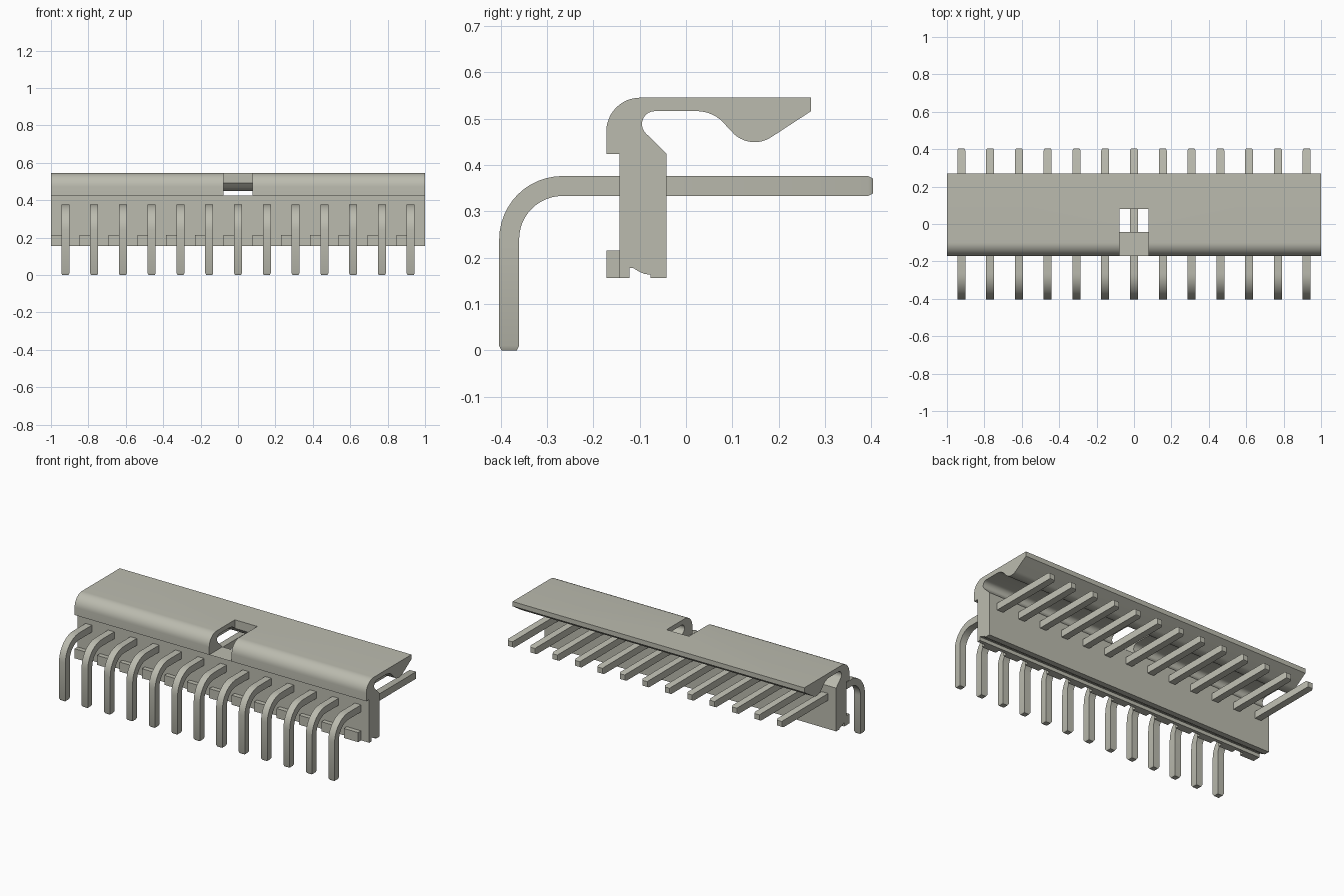
import bpy, bmesh, math
from mathutils import Vector

cube = bpy.data.objects.get("Cube")
if cube:
    bpy.data.objects.remove(cube, do_unlink=True)

COUNT = 13
PITCH = 2 / COUNT

# One warm grey for the whole connector
grey = bpy.data.materials.new("warm grey")
grey.use_nodes = True
colour = (0.50, 0.50, 0.43, 1)
grey.diffuse_color = colour
grey.node_tree.nodes["Principled BSDF"].inputs["Base Color"].default_value = colour


def finish(bm, name):
    bmesh.ops.recalc_face_normals(bm, faces=bm.faces)
    mesh = bpy.data.meshes.new(name)
    bm.to_mesh(mesh)
    bm.free()
    mesh.materials.append(grey)
    ob = bpy.data.objects.new(name, mesh)
    bpy.context.collection.objects.link(ob)
    return ob


def smooth(ob):
    bpy.ops.object.select_all(action='DESELECT')
    ob.select_set(True)
    bpy.context.view_layer.objects.active = ob
    bpy.ops.object.shade_smooth_by_angle(angle=math.radians(30))


def arc(cy, cz, r, start, end, n):
    """Points of an arc in the yz plane, angles in degrees."""
    angles = [math.radians(start + (end - start) * i / n) for i in range(n + 1)]
    return [(cy + r * math.cos(a), cz + r * math.sin(a)) for a in angles]


def extrude(name, profile, x0, x1):
    """Extrude a yz profile along x."""
    bm = bmesh.new()
    face = bm.faces.new([bm.verts.new((x0, y, z)) for y, z in profile])
    new = bmesh.ops.extrude_face_region(bm, geom=[face])["geom"]
    verts = [v for v in new if isinstance(v, bmesh.types.BMVert)]
    bmesh.ops.translate(bm, verts=verts, vec=(x1 - x0, 0, 0))
    return finish(bm, name)


def rect(y0, y1, z0, z1):
    return [(y0, z0), (y1, z0), (y1, z1), (y0, z1)]


# Housing: upright wall, rounded shoulder, latch arm with a bump, bottom slot
profile = [(-0.143, 0.156), (-0.143, 0.424), (-0.172, 0.424)]
profile += arc(-0.099, 0.472, 0.073, 180, 90, 12)
profile += [(0.27, 0.545), (0.27, 0.516)]
profile += arc(0.148, 0.514, 0.065, -56, -133, 10)
profile += arc(0.023, 0.436, 0.08, 38, 90, 8)
profile += arc(-0.067, 0.488, 0.028, 90, 225, 10)
profile += [(-0.042, 0.424), (-0.042, 0.156), (-0.077, 0.156), (-0.077, 0.163)]
profile += [(-0.09, 0.165), (-0.10, 0.169), (-0.108, 0.174), (-0.115, 0.178),
            (-0.122, 0.178), (-0.122, 0.156)]
housing = extrude("housing", profile, -1, 1)

# Central window through the shoulder and arm
cutter = extrude("window_cutter", rect(-0.3, 0.08, 0.4242, 0.7), -PITCH / 2, PITCH / 2)
cutter.hide_render = True
cut = housing.modifiers.new("window", 'BOOLEAN')
cut.operation = 'DIFFERENCE'
cut.solver = 'EXACT'
cut.object = cutter
bpy.context.view_layer.objects.active = housing
bpy.ops.object.modifier_apply(modifier=cut.name)
bpy.data.objects.remove(cutter, do_unlink=True)
smooth(housing)

# Standoff blocks along the foot of the front wall
for i in range(COUNT):
    x = -1 + i * PITCH
    extrude(f"standoff_{i + 1}", rect(-0.172, -0.143, 0.156, 0.215), x, x + 0.098)


# Pins: square section swept along a bent path, with tapered tips
def make_pin(name, x):
    h, t, bend = 0.0215, 0.0165, 0.115
    mid, axis = -0.403 + h, 0.3545
    # Each ring: y, z, direction of the path in degrees, half width
    rings = [(mid, 0, 90, t), (mid, 0.01, 90, h)]
    steps = 12
    points = arc(mid + bend, axis - bend, bend, 180, 90, steps)
    rings += [(y, z, 90 - 90 * i / steps, h) for i, (y, z) in enumerate(points)]
    rings += [(0.393, axis, 0, h), (0.403, axis, 0, t)]
    bm = bmesh.new()
    loops = []
    for y, z, angle, s in rings:
        a = math.radians(angle)
        across = Vector((0, -math.sin(a), math.cos(a)))
        centre = Vector((x, y, z))
        loops.append([bm.verts.new(centre + Vector((u * s, 0, 0)) + across * v * s)
                      for u, v in ((-1, -1), (1, -1), (1, 1), (-1, 1))])
    for a, b in zip(loops, loops[1:]):
        for k in range(4):
            bm.faces.new((a[k], a[(k + 1) % 4], b[(k + 1) % 4], b[k]))
    bm.faces.new(loops[0])
    bm.faces.new(loops[-1])
    smooth(finish(bm, name))


for i in range(COUNT):
    make_pin(f"pin_{i + 1}", (i - (COUNT - 1) / 2) * PITCH)
